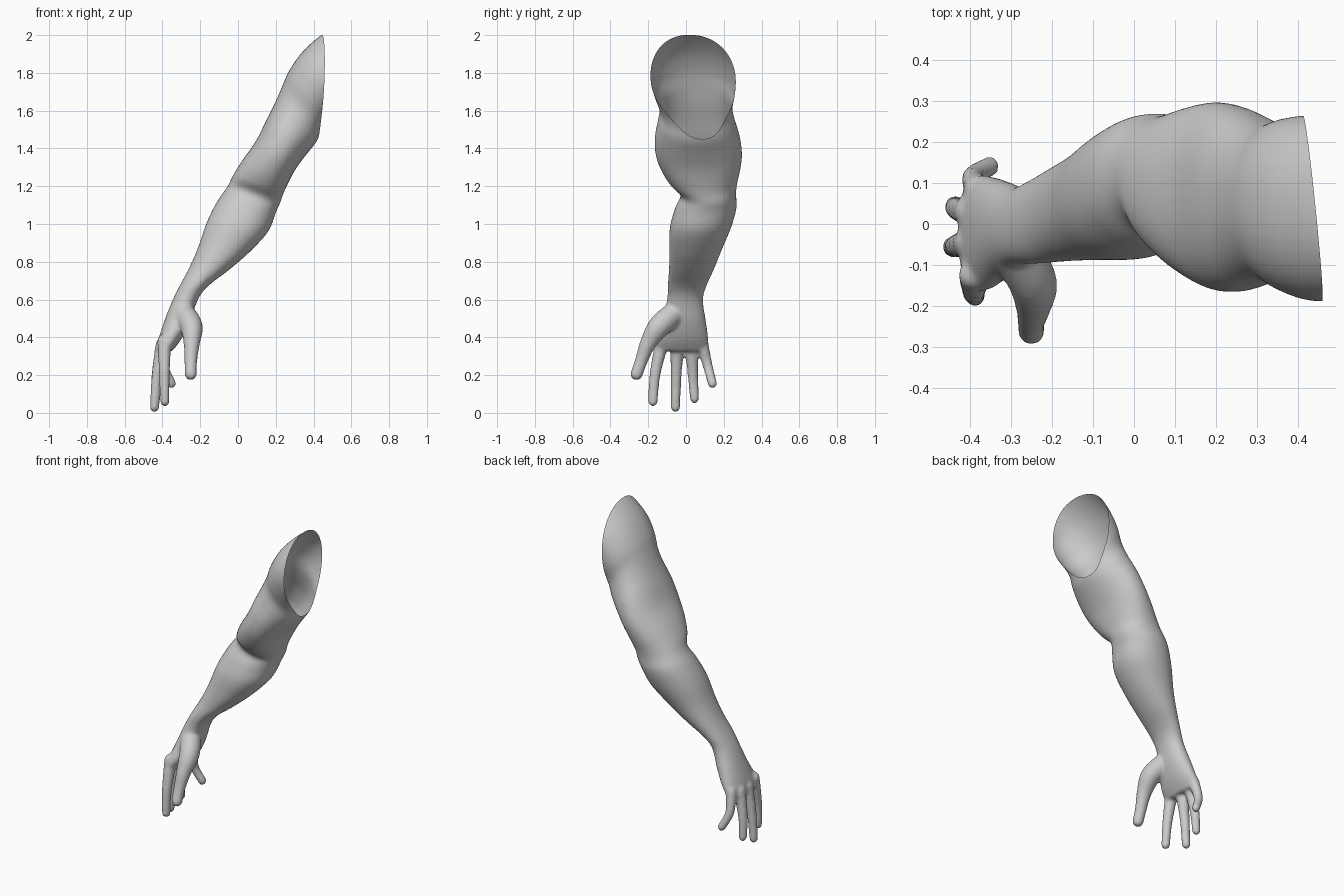
import bpy, bmesh
from math import pi, cos, sin
from mathutils import Vector, Matrix

if "Cube" in bpy.data.objects:
    bpy.data.objects.remove(bpy.data.objects["Cube"])

# Tilted cross-sections: outer (x, z), inner (x, z), y min, y max
SECTIONS = [
    (.54, 2.055, .70, 1.76, -.18, .26),    # beyond the shoulder cut
    (.44, 2.000, .62, 1.69, -.185, .262),
    (.34, 1.910, .54, 1.62, -.188, .266),
    (.27, 1.810, .48, 1.56, -.165, .258),
    (.23, 1.720, .445, 1.50, -.14, .245),  # under the deltoid
    (.195, 1.64, .415, 1.435, -.15, .26),
    (.15, 1.550, .36, 1.365, -.165, .285),
    (.095, 1.44, .305, 1.29, -.16, .297),
    (.025, 1.34, .265, 1.215, -.125, .285),
    (-.025, 1.26, .24, 1.16, -.08, .27),
    (-.055, 1.20, .223, 1.11, -.028, .265),  # elbow crease
    (-.11, 1.12, .20, 1.06, -.055, .268),
    (-.165, 1.01, .16, .96, -.085, .24),
    (-.21, .88, .06, .85, -.088, .19),
    (-.255, .775, -.05, .755, -.09, .15),
    (-.305, .68, -.16, .67, -.097, .11),
    (-.345, .60, -.212, .60, -.10, .09),   # wrist
    (-.385, .50, -.255, .48, -.125, .105),
    (-.418, .40, -.30, .39, -.16, .118),
    (-.430, .335, -.35, .325, -.165, .115),
]

# Digit paths: x, y, z, radius
DIGITS = [
    [(-.29, -.06, .53, .06), (-.247, -.14, .46, .06), (-.245, -.2, .37, .044),
     (-.25, -.235, .28, .035), (-.25, -.262, .205, .033)],
    [(-.39, -.125, .38, .038), (-.39, -.163, .21, .030), (-.387, -.175, .06, .026)],
    [(-.40, -.045, .36, .038), (-.428, -.052, .2, .030), (-.442, -.056, .03, .026)],
    [(-.40, .03, .36, .037), (-.43, .037, .2, .029), (-.435, .045, .075, .025)],
    [(-.38, .085, .37, .034), (-.392, .115, .25, .027), (-.352, .14, .155, .025)],
]


def catmull(pts, steps):
    """Smooth interpolation through tuples of any length."""
    out = []
    for i in range(len(pts) - 1):
        a, b = pts[max(i - 1, 0)], pts[i]
        c, d = pts[i + 1], pts[min(i + 2, len(pts) - 1)]
        for s in range(steps):
            t = s / steps
            out.append([.5 * (2 * q + (r - p) * t + (2 * p - 5 * q + 4 * r - w) * t * t
                              + (3 * q - p - 3 * r + w) * t ** 3)
                        for p, q, r, w in zip(a, b, c, d)])
    return out + [list(pts[-1])]


def add_loft(bm, sections, n=40):
    rings = []
    for x0, z0, x1, z1, y0, y1 in sections:
        ring = []
        for k in range(n):
            a = 2 * pi * k / n
            u, v = [(abs(f) ** .93) * (1 if f > 0 else -1) for f in (cos(a), sin(a))]
            ring.append(bm.verts.new(((x0 + x1) / 2 + u * (x1 - x0) / 2,
                                      (y0 + y1) / 2 + v * (y1 - y0) / 2,
                                      (z0 + z1) / 2 + u * (z1 - z0) / 2)))
        rings.append(ring)
    for r, s in zip(rings, rings[1:]):
        for k in range(n):
            j = (k + 1) % n
            bm.faces.new((r[k], s[k], s[j], r[j]))
    bm.faces.new(rings[0])
    bm.faces.new(rings[-1][::-1])


bm = bmesh.new()
# Arm and palm
add_loft(bm, catmull(SECTIONS, 4))
bmesh.ops.recalc_face_normals(bm, faces=bm.faces[:])
# Thumb and fingers as chains of spheres
for path in DIGITS:
    for x, y, z, r in catmull(path, 12):
        bmesh.ops.create_uvsphere(bm, u_segments=16, v_segments=10, radius=r,
                                  matrix=Matrix.Translation((x, y, z)))
mesh = bpy.data.meshes.new("arm")
bm.to_mesh(mesh)
bm.free()
arm = bpy.data.objects.new("arm", mesh)
bpy.context.collection.objects.link(arm)
bpy.context.view_layer.objects.active = arm
arm.select_set(True)

# Fuse everything into one soft skin
remesh = arm.modifiers.new("fuse", 'REMESH')
remesh.mode = 'VOXEL'
remesh.voxel_size = .009
soften = arm.modifiers.new("soften", 'SMOOTH')
soften.factor = .5
soften.iterations = 8
for name in ("fuse", "soften"):
    bpy.ops.object.modifier_apply(modifier=name)

# Open shoulder cut
bm = bmesh.new()
bm.from_mesh(arm.data)
bmesh.ops.bisect_plane(bm, geom=bm.verts[:] + bm.edges[:] + bm.faces[:],
                       plane_co=Vector((.437, .03, 1.8)),
                       plane_no=Vector((1, .1, -.03)), clear_outer=True)
bm.to_mesh(arm.data)
bm.free()
for p in arm.data.polygons:
    p.use_smooth = True
